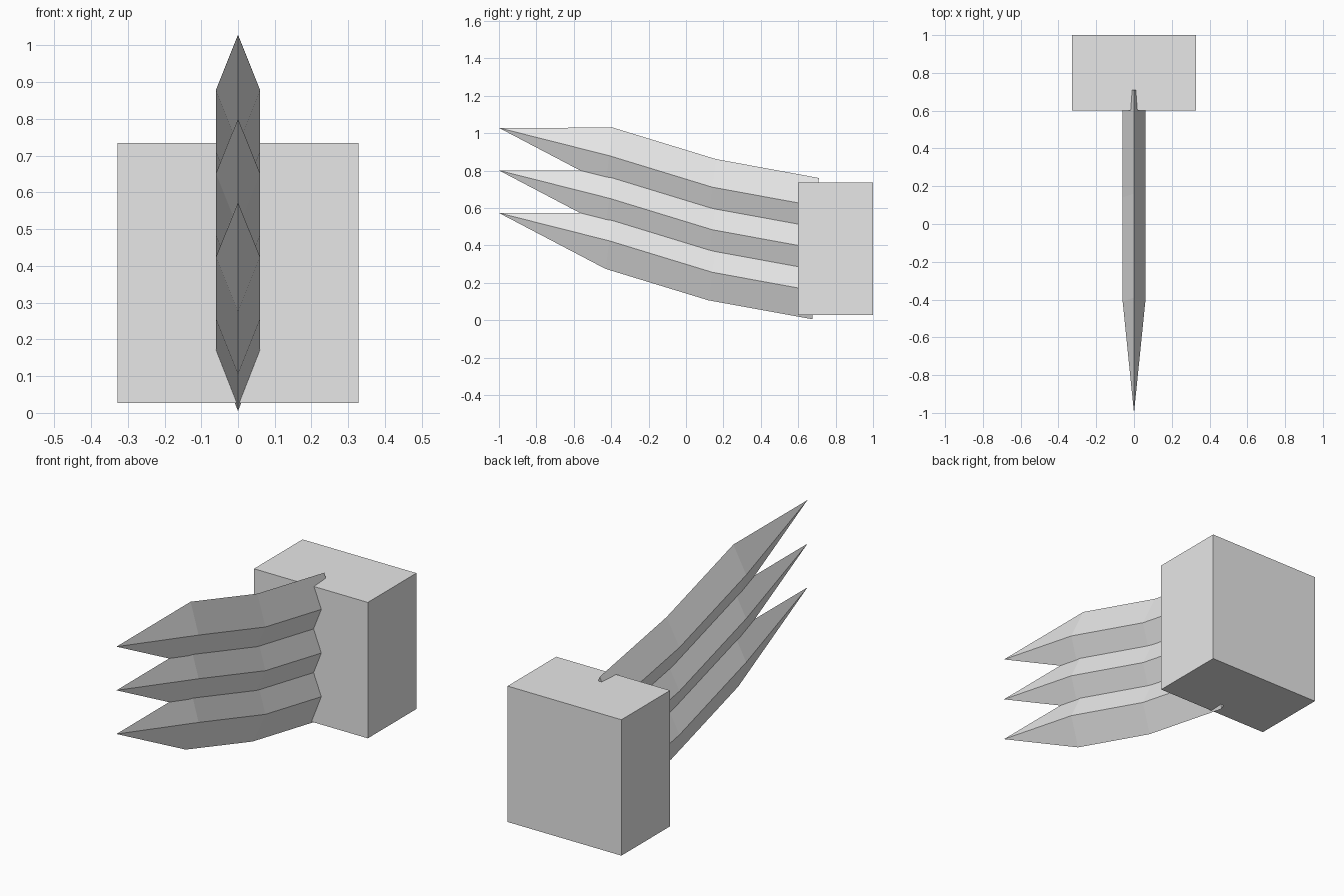
import bpy
import bmesh

if "Cube" in bpy.data.objects:
    bpy.data.objects.remove(bpy.data.objects["Cube"])

grey = bpy.data.materials.new("plain grey")
grey.diffuse_color = (0.8, 0.8, 0.8, 1)
grey.use_nodes = True
grey.node_tree.nodes["Principled BSDF"].inputs["Base Color"].default_value = grey.diffuse_color

HALF_W = 0.06      # half thickness of a blade
HALF_H = 0.15      # half height of its diamond section
PITCH = 0.2275     # vertical spacing of the blades
TIP = (-1.0, 0.573)
# centre (y, z) and backward lean of each diamond section, lowest blade
SECTIONS = [(-0.41, 0.424, 0.02), (0.14, 0.256, 0.02), (0.693, 0.155, 0.018)]


def add_object(name, bm):
    bmesh.ops.recalc_face_normals(bm, faces=bm.faces)
    mesh = bpy.data.meshes.new(name)
    bm.to_mesh(mesh)
    bm.free()
    mesh.materials.append(grey)
    bpy.context.collection.objects.link(bpy.data.objects.new(name, mesh))


def blade(name, lift):
    bm = bmesh.new()
    tip = bm.verts.new((0, TIP[0], TIP[1] + lift))
    rings = []
    for y, z, lean in SECTIONS:
        z += lift
        rings.append([bm.verts.new(p) for p in (
            (0, y + lean, z + HALF_H), (HALF_W, y, z),
            (0, y - lean, z - HALF_H), (-HALF_W, y, z))])
    for i in range(4):
        j = (i + 1) % 4
        bm.faces.new((tip, rings[0][i], rings[0][j]))
        for a, b in zip(rings, rings[1:]):
            bm.faces.new((a[i], b[i], b[j], a[j]))
    bm.faces.new(rings[-1])
    add_object(name, bm)


# three curved, pointed blades stacked vertically
for k, label in enumerate(("lower", "middle", "upper")):
    blade(label + "_blade", k * PITCH)

# block the blades are set into
bm = bmesh.new()
bmesh.ops.create_cube(bm, size=1)
bmesh.ops.scale(bm, vec=(0.656, 0.4, 0.708), verts=bm.verts)
bmesh.ops.translate(bm, vec=(0, 0.8, 0.381), verts=bm.verts)
add_object("base_block", bm)
